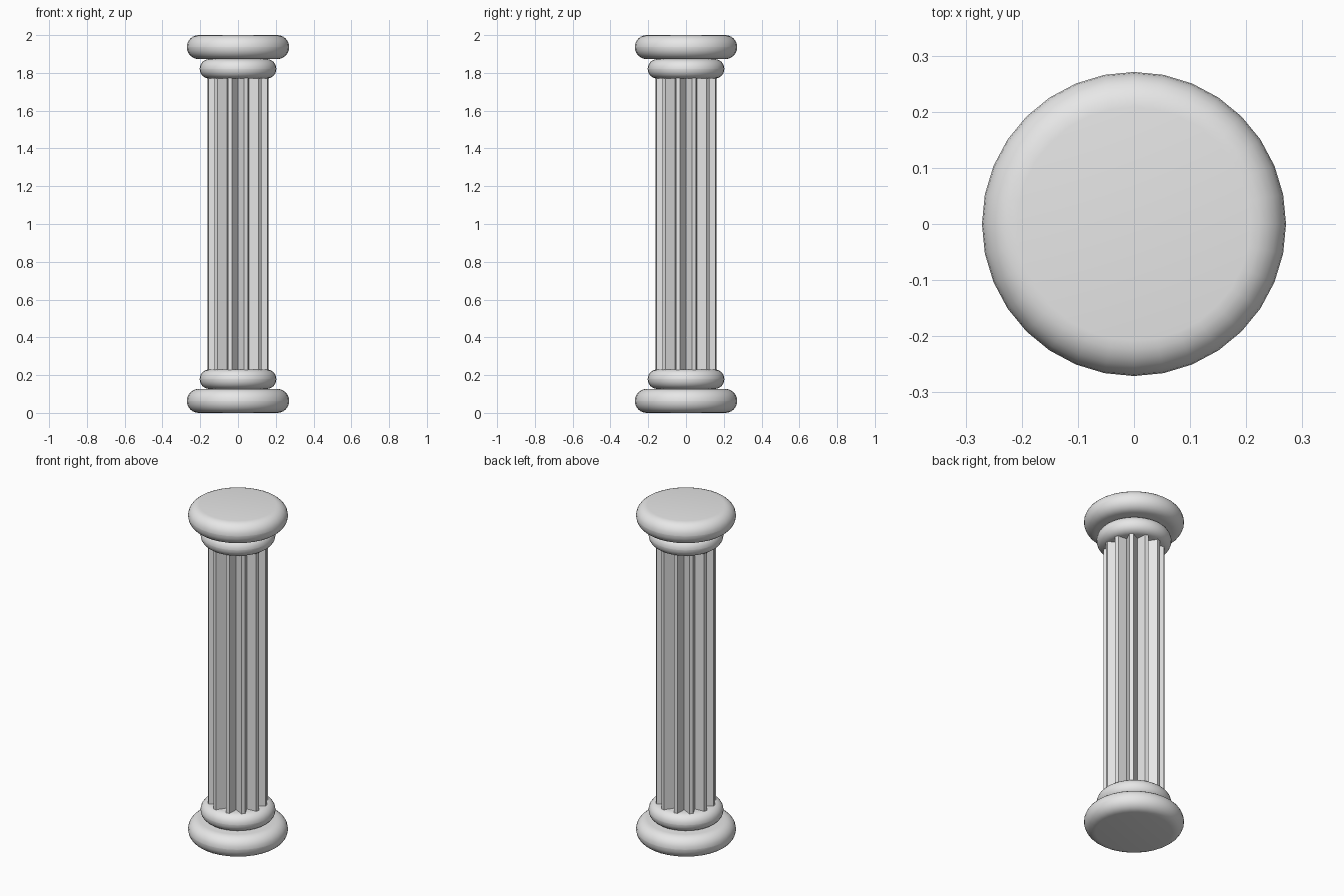
import bpy, bmesh, math

cube = bpy.data.objects.get("Cube")
if cube:
    bpy.data.objects.remove(cube, do_unlink=True)

stone = bpy.data.materials.new("grey_stone")
stone.use_nodes = True
COLOR = (0.8, 0.8, 0.8, 1)
stone.diffuse_color = COLOR
stone.node_tree.nodes["Principled BSDF"].inputs["Base Color"].default_value = COLOR


def finish(name, bm, smooth):
    bmesh.ops.recalc_face_normals(bm, faces=bm.faces)
    mesh = bpy.data.meshes.new(name)
    bm.to_mesh(mesh)
    bm.free()
    mesh.materials.append(stone)
    obj = bpy.data.objects.new(name, mesh)
    bpy.context.collection.objects.link(obj)
    if smooth:
        bpy.ops.object.select_all(action='DESELECT')
        obj.select_set(True)
        bpy.context.view_layer.objects.active = obj
        bpy.ops.object.shade_smooth_by_angle(angle=math.radians(35))


def prism(points, z0, z1):
    """Close an outline into a capped upright prism."""
    bm = bmesh.new()
    base = bm.faces.new([bm.verts.new((x, y, z0)) for x, y in points])
    top = bmesh.ops.extrude_face_region(bm, geom=[base], use_keep_orig=True)["geom"]
    verts = [g for g in top if isinstance(g, bmesh.types.BMVert)]
    bmesh.ops.translate(bm, verts=verts, vec=(0, 0, z1 - z0))
    return bm


def polar(r, degrees):
    a = math.radians(degrees)
    return r * math.cos(a), r * math.sin(a)


def cushion(name, radius, z0, z1):
    """Disc with a fully rounded rim."""
    bm = prism([polar(radius, i * 360 / 32) for i in range(32)], z0, z1)
    rims = [e for e in bm.edges if abs(e.verts[0].co.z - e.verts[1].co.z) < 1e-5]
    bmesh.ops.bevel(bm, geom=rims, offset=(z1 - z0) * 0.495, segments=6,
                    profile=0.5, affect='EDGES')
    finish(name, bm, True)


# Base and capital, mirrored about mid height
WIDE, NARROW, JOINT, NECK = 0.271, 0.203, 0.127, 0.23
cushion("base_plinth", WIDE, 0, JOINT)
cushion("base_ring", NARROW, JOINT, NECK)
cushion("capital_ring", NARROW, 2 - NECK, 2 - JOINT)
cushion("capital_slab", WIDE, 2 - JOINT, 2)

# Shaft with twelve flat ridges and V-shaped flutes between them
outline = []
for i in range(12):
    ridge = 15 + i * 30
    outline += [polar(0.164, ridge - 3.75), polar(0.164, ridge + 3.75),
                polar(0.115, ridge + 15)]
finish("fluted_shaft", prism(outline, NECK - 0.04, 2 - NECK + 0.04), False)
